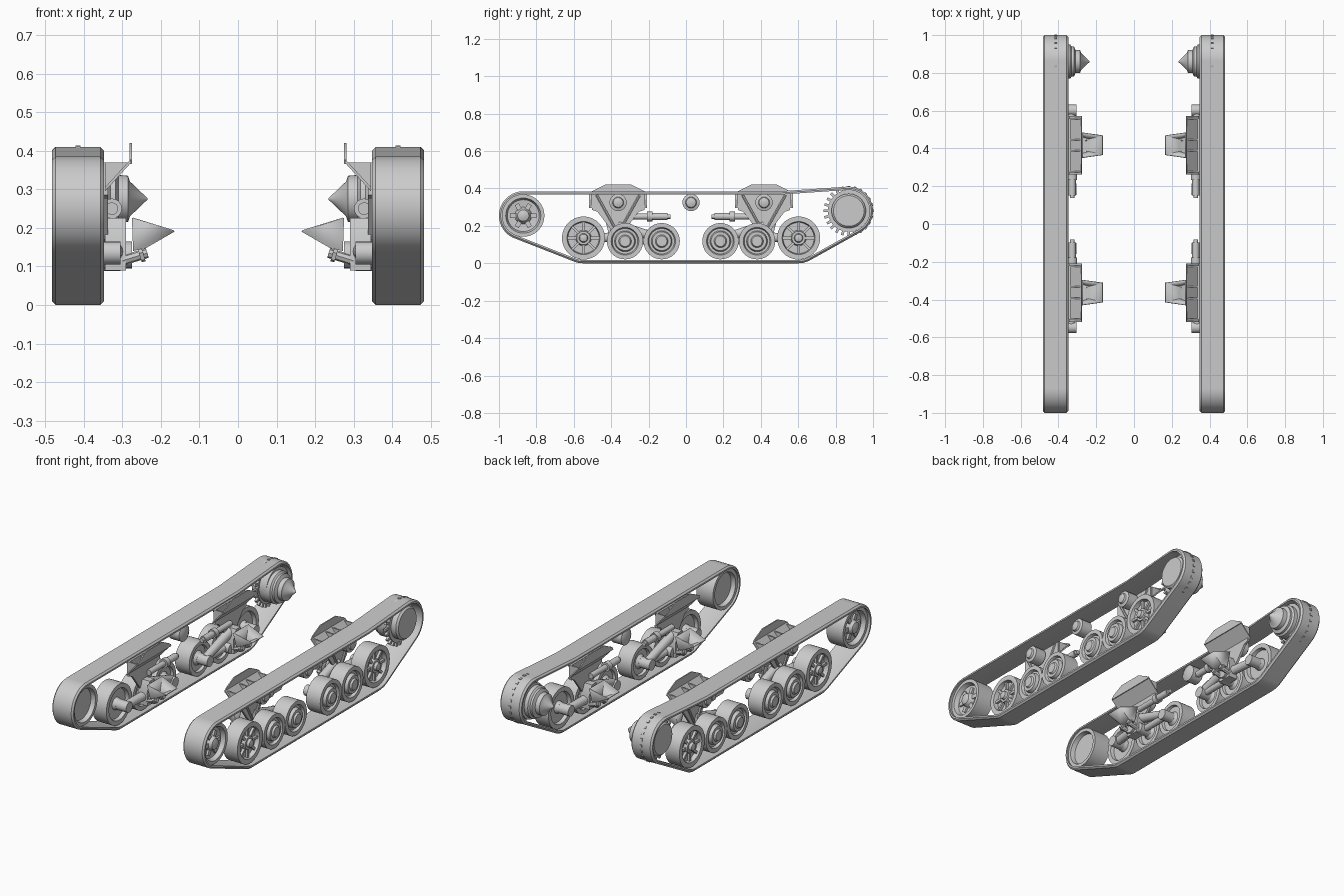
import bpy, bmesh, math
from mathutils import Vector

if "Cube" in bpy.data.objects:
    bpy.data.objects.remove(bpy.data.objects["Cube"])

steel = bpy.data.materials.new("grey_steel")
steel.use_nodes = True
GREY = (0.6, 0.6, 0.6, 1)
steel.diffuse_color = GREY
steel.node_tree.nodes["Principled BSDF"].inputs["Base Color"].default_value = GREY
parts = []
MID = 0.027                       # fore and aft suspension mirror about this y
BELT_X = 0.415                    # centre of each track


def finish(name, bm):
    """Turn a bmesh into a part, mirrored to both sides."""
    bmesh.ops.recalc_face_normals(bm, faces=bm.faces)
    me = bpy.data.meshes.new(name)
    bm.to_mesh(me)
    bm.free()
    me.materials.append(steel)
    ob = bpy.data.objects.new(name, me)
    bpy.context.collection.objects.link(ob)
    ob.modifiers.new("both_sides", 'MIRROR').use_mirror_merge = False
    parts.append(ob)
    return ob


def loft(bm, rings, closed=False):
    """Skin a list of point rings; cap the ends unless closed."""
    vs = [[bm.verts.new(p) for p in ring] for ring in rings]
    n = len(vs[0])
    for i in range(len(vs) - (0 if closed else 1)):
        a, b = vs[i], vs[(i + 1) % len(vs)]
        for j in range(n):
            k = (j + 1) % n
            bm.faces.new((a[j], a[k], b[k], b[j]))
    if not closed:
        bm.faces.new(vs[0])
        bm.faces.new(vs[-1])


def lathe(bm, y, z, profile, n=40):
    """Spin (x, radius) points about an axis parallel to x."""
    turn = [i * math.tau / n for i in range(n)]
    loft(bm, [[(x, y + r * math.cos(a), z + r * math.sin(a)) for a in turn]
              for x, r in profile])


def tube(bm, a, b, r, r2=None, n=16):
    a, b = Vector(a), Vector(b)
    d = (b - a).normalized()
    u = d.orthogonal().normalized()
    w = d.cross(u)
    turn = [i * math.tau / n for i in range(n)]
    loft(bm, [[p + q * (u * math.cos(t) + w * math.sin(t)) for t in turn]
              for p, q in ((a, r), (b, r2 or r))])


def slab(bm, x0, x1, outline):
    """Plate with a (y, z) outline between two x planes."""
    loft(bm, [[(x, y, z) for y, z in outline] for x in (x0, x1)])


def spokes(bm, y, z, count, r0, r1, x0, x1, half):
    for i in range(count):
        a = i * math.tau / count
        c, s = math.cos(a), math.sin(a)
        slab(bm, x0, x1, [(y + r * c - w * s, z + r * s + w * c)
                          for r, w in ((r0, -half), (r1, -half), (r1, half), (r0, half))])


# Track belt: tangent arcs round the idler, end road wheels and sprocket
arcs = [(-0.87, 0.255, 0.13, 90, 249), (-0.55, 0.133, 0.133, 249, 270),
        (0.6, 0.133, 0.133, 270, 298.6), (0.87, 0.28, 0.13, -61.4, 94)]
path = []
for y, z, r, a0, a1 in arcs:
    steps = max(4, round((a1 - a0) / 6))
    for i in range(steps + 1):
        a = math.radians(a0 + (a1 - a0) * i / steps)
        n = Vector((math.cos(a), math.sin(a)))
        path.append((Vector((y, z)) + n * r, n))
path.append((Vector((0.5, 0.385)), Vector((0, 1))))
section = [(-0.058, 0), (0.058, 0), (0.067, -0.009), (0.067, -0.018),
           (0.055, -0.015), (-0.055, -0.015), (-0.067, -0.018), (-0.067, -0.009)]
bm = bmesh.new()
loft(bm, [[(BELT_X + dx, p.x + n.x * d, p.y + n.y * d) for dx, d in section]
          for p, n in path], closed=True)
finish("track_belt", bm)

# Drive sprocket with teeth and stepped final drive on the inner side
bm = bmesh.new()
lathe(bm, 0.87, 0.28, [(0.36, 0.08), (0.36, 0.1), (0.405, 0.1), (0.405, 0.112), (0.425, 0.112),
                       (0.425, 0.092), (0.455, 0.092), (0.465, 0.082)])
spokes(bm, 0.87, 0.28, 24, 0.105, 0.134, 0.408, 0.422, 0.007)
finish("drive_sprocket", bm)
bm = bmesh.new()
lathe(bm, 0.86, 0.275, [(0.38, 0.09), (0.338, 0.09), (0.33, 0.08), (0.318, 0.08), (0.31, 0.062),
                        (0.285, 0.06), (0.28, 0.045), (0.235, 0.002)])
finish("final_drive", bm)

# Front idler: dished wheel with ribs and hub
bm = bmesh.new()
lathe(bm, -0.87, 0.255, [(0.385, 0.03), (0.385, 0.088), (0.36, 0.094), (0.36, 0.113), (0.465, 0.113),
                         (0.465, 0.094), (0.44, 0.085), (0.435, 0.045), (0.455, 0.035),
                         (0.465, 0.03), (0.472, 0.012)])
spokes(bm, -0.87, 0.255, 6, 0.035, 0.07, 0.43, 0.448, 0.012)
finish("idler_wheel", bm)


def big_wheel(y):
    bm = bmesh.new()
    lathe(bm, y, 0.135, [(0.37, 0.03), (0.39, 0.035), (0.39, 0.085), (0.37, 0.09), (0.37, 0.115),
                         (0.46, 0.115), (0.46, 0.088), (0.435, 0.083), (0.435, 0.042),
                         (0.455, 0.036), (0.455, 0.024), (0.47, 0.02), (0.474, 0.008)])
    spokes(bm, y, 0.135, 8, 0.036, 0.086, 0.43, 0.449, 0.007)
    finish("large_road_wheel", bm)


def small_wheel(y):
    bm = bmesh.new()
    lathe(bm, y, 0.118, [(0.37, 0.03), (0.385, 0.04), (0.385, 0.07), (0.37, 0.074), (0.37, 0.097),
                         (0.46, 0.097), (0.46, 0.074), (0.445, 0.068), (0.445, 0.056),
                         (0.465, 0.05), (0.465, 0.034), (0.475, 0.028), (0.475, 0.01)])
    finish("small_road_wheel", bm)


def return_roller(y):
    bm = bmesh.new()
    lathe(bm, y, 0.325, [(0.35, 0.025), (0.36, 0.046), (0.425, 0.046), (0.43, 0.03),
                         (0.44, 0.026), (0.445, 0.01)], 24)
    finish("return_roller", bm)


def bogie(s):
    """One suspension unit; v is the distance from the middle."""
    def Y(v):
        return MID + s * v
    c = Y(0.39)
    # Wall plate tapering down to the pivot
    bm = bmesh.new()
    half = [(0.14, 0.37), (0.14, 0.285), (0.11, 0.275), (0.03, 0.17)]
    slab(bm, 0.337, 0.35, [(c + v, z) for v, z in half] + [(c - v, z) for v, z in half[::-1]])
    for d in (-1, 1):             # raised edge ribs of the taper
        tube(bm, (0.352, c + d * 0.115, 0.365), (0.352, c + d * 0.012, 0.18), 0.007, n=6)
    finish("bracket_plate", bm)

    # Sloped shelf, upright flange and gussets
    bm = bmesh.new()
    loft(bm, [[(0.345, c + w, 0.295), (0.278, c + w, 0.368),
               (0.278, c + w, 0.378), (0.345, c + w, 0.305)] for w in (-0.155, 0.155)])
    slab(bm, 0.275, 0.281, [(c - 0.155, 0.366), (c + 0.155, 0.366), (c + 0.14, 0.385),
                            (c + 0.07, 0.42), (c - 0.07, 0.42), (c - 0.14, 0.385)])
    for w in (-0.14, -0.03, 0.03, 0.14):
        loft(bm, [[(0.345, c + w + t, 0.3), (0.28, c + w + t, 0.37), (0.345, c + w + t, 0.37)]
                  for t in (-0.004, 0.004)])
    finish("bracket_shelf", bm)

    # Pivot housing and swing arms reaching each axle
    bm = bmesh.new()
    slab(bm, 0.29, 0.345, [(c - 0.04, 0.09), (c + 0.04, 0.09), (c + 0.045, 0.17),
                           (c + 0.02, 0.225), (c - 0.02, 0.225), (c - 0.045, 0.17)])
    tube(bm, (0.275, c, 0.13), (0.35, c, 0.13), 0.035)
    finish("pivot_housing", bm)
    bm = bmesh.new()
    tube(bm, (0.32, c, 0.14), (0.335, Y(0.575), 0.135), 0.026, 0.022)
    tube(bm, (0.335, c, 0.2), (0.335, Y(0.157), 0.13), 0.028, 0.022)
    tube(bm, (0.34, Y(0.353), 0.118), (0.34, Y(0.157), 0.118), 0.018)
    for v, z in ((0.575, 0.135), (0.353, 0.118), (0.157, 0.118)):
        tube(bm, (0.305, Y(v), z), (0.39, Y(v), z), 0.03)
    finish("swing_arms", bm)

    # Horizontal shock absorber
    bm = bmesh.new()
    for v0, v1, r in ((0.11, 0.13, 0.012), (0.125, 0.205, 0.019),
                      (0.205, 0.235, 0.026), (0.235, 0.37, 0.016)):
        tube(bm, (0.327, Y(v0), 0.25), (0.327, Y(v1), 0.25), r)
    finish("shock_absorber", bm)

    # Open tray pointing inboard, with its mount
    bm = bmesh.new()
    rim = [bm.verts.new(p) for p in ((0.275, c - 0.068, 0.225), (0.275, c + 0.068, 0.225),
                                     (0.165, c + 0.052, 0.19), (0.165, c - 0.052, 0.19))]
    floor = [bm.verts.new(p) for p in ((0.272, c - 0.045, 0.14), (0.272, c + 0.045, 0.14),
                                       (0.238, c + 0.035, 0.148), (0.238, c - 0.035, 0.148))]
    for i in range(4):
        k = (i + 1) % 4
        bm.faces.new((rim[i], rim[k], floor[k], floor[i]))
    bm.faces.new(floor)
    tray = finish("inner_tray", bm)
    tray.modifiers.new("wall", 'SOLIDIFY').thickness = 0.005
    bm = bmesh.new()
    for d in (-0.03, 0.03):
        tube(bm, (0.235, c + d, 0.135), (0.3, c + d, 0.115), 0.013, n=8)
        tube(bm, (0.245, c + d, 0.132), (0.255, c + d, 0.129), 0.02, n=6)
    finish("tray_mount_bolts", bm)

    big_wheel(Y(0.575))
    small_wheel(Y(0.353))
    small_wheel(Y(0.157))
    return_roller(c)


for side in (-1, 1):
    bogie(side)
return_roller(MID)

# Smooth round parts, keep hard edges
bpy.ops.object.select_all(action='DESELECT')
for ob in parts:
    ob.select_set(True)
bpy.context.view_layer.objects.active = parts[0]
bpy.ops.object.shade_smooth_by_angle(angle=math.radians(32))
